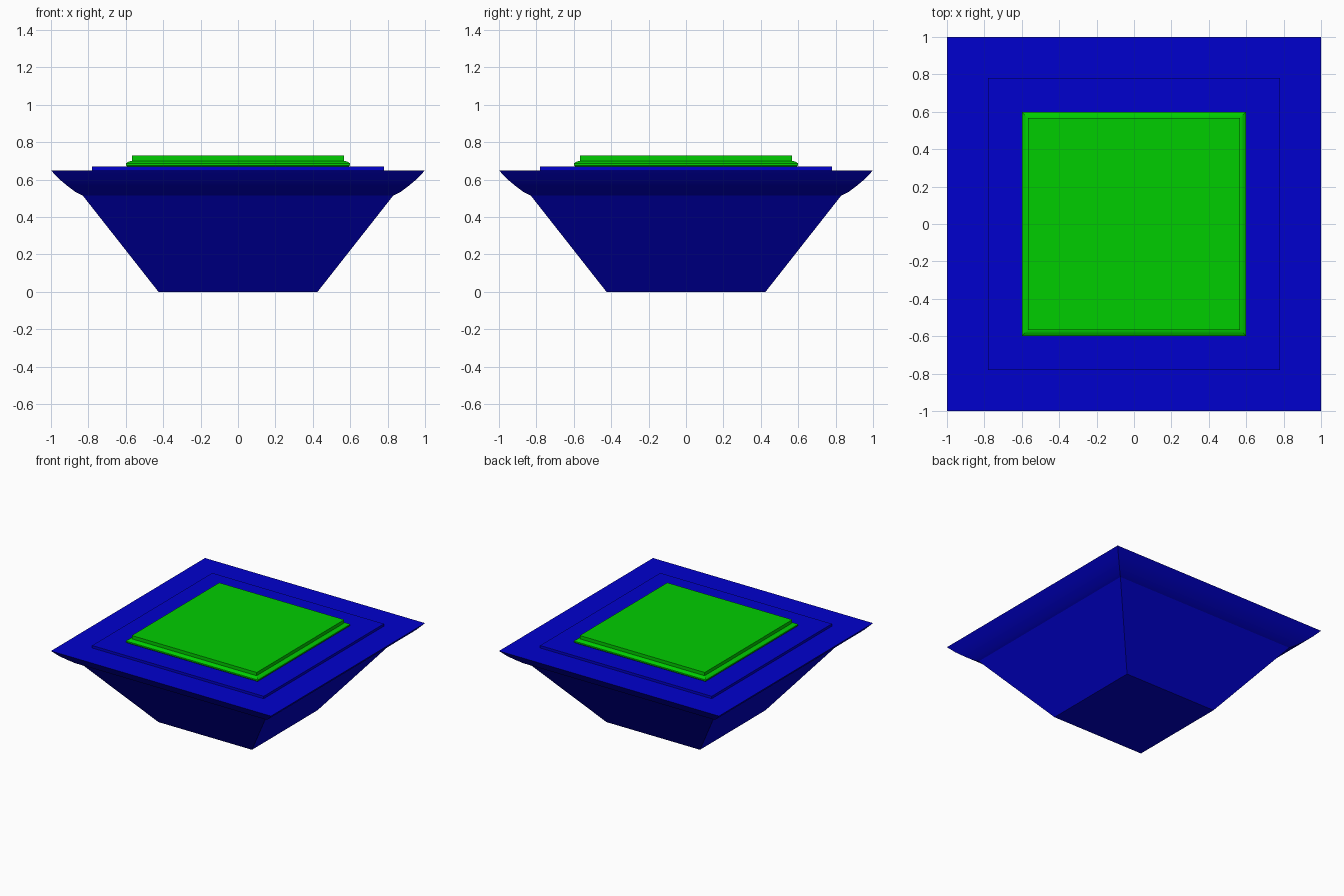
import bpy
import bmesh
import math

cube = bpy.data.objects.get("Cube")
if cube:
    bpy.data.objects.remove(cube, do_unlink=True)


def make_material(name, colour):
    mat = bpy.data.materials.new(name)
    mat.use_nodes = True
    mat.diffuse_color = colour
    bsdf = next(n for n in mat.node_tree.nodes if n.type == 'BSDF_PRINCIPLED')
    bsdf.inputs["Base Color"].default_value = colour
    return mat


def square_loft(name, profile, mat):
    """Stack square rings from (half width, height) pairs and cap both ends."""
    bm = bmesh.new()
    corners = [(-1, -1), (1, -1), (1, 1), (-1, 1)]
    rings = [[bm.verts.new((sx * half, sy * half, z)) for sx, sy in corners]
             for half, z in profile]
    for low, high in zip(rings, rings[1:]):
        for i in range(4):
            j = (i + 1) % 4
            bm.faces.new((low[i], low[j], high[j], high[i]))
    bm.faces.new(rings[0][::-1])
    bm.faces.new(rings[-1])
    bmesh.ops.recalc_face_normals(bm, faces=bm.faces)
    mesh = bpy.data.meshes.new(name)
    bm.to_mesh(mesh)
    bm.free()
    mesh.materials.append(mat)
    obj = bpy.data.objects.new(name, mesh)
    bpy.context.collection.objects.link(obj)
    bpy.ops.object.select_all(action='DESELECT')
    obj.select_set(True)
    bpy.context.view_layer.objects.active = obj
    bpy.ops.object.shade_smooth_by_angle(angle=math.radians(20))
    return obj


blue = make_material("deep blue", (0.0, 0.0, 0.61, 1))
green = make_material("bright green", (0.0, 0.61, 0.0, 1))

# Tapered body with a rounded flare under the rim
square_loft("tapered_base", [(0.425, 0), (0.83, 0.515), (0.87, 0.535),
                             (0.91, 0.565), (0.955, 0.602), (1, 0.65)], blue)

# Thin raised step on the flat top
square_loft("top_step", [(0.78, 0.645), (0.78, 0.67)], blue)

# Pad with a rounded lower lip and a narrower upper slab
square_loft("pad_lip", [(0.59, 0.667), (0.6, 0.677), (0.6, 0.687),
                        (0.585, 0.696), (0.57, 0.701)], green)
square_loft("pad_top", [(0.568, 0.695), (0.568, 0.728)], green)
